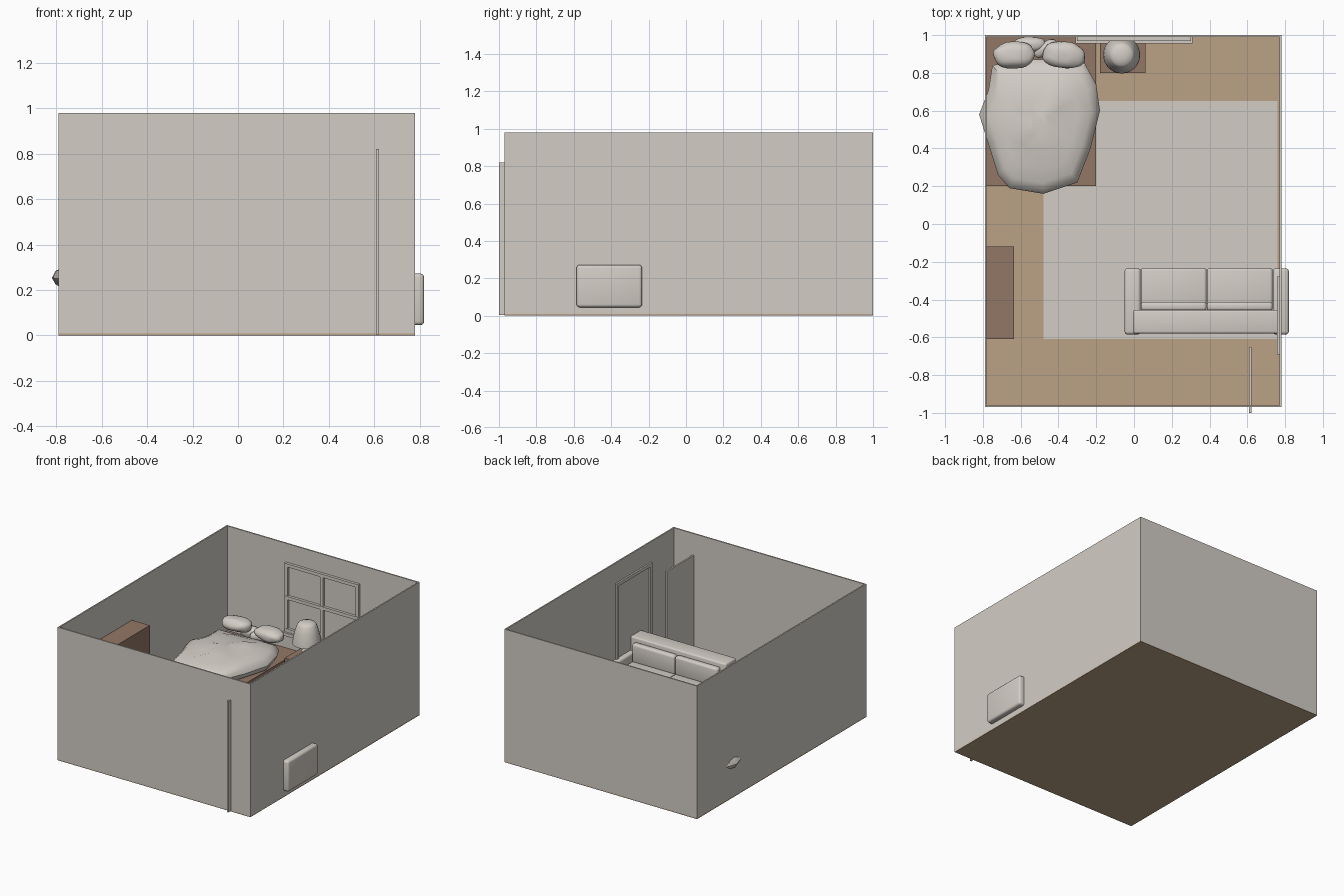
import bpy, bmesh, math
from mathutils import Vector, Matrix, noise

cube = bpy.data.objects.get("Cube")
if cube:
    bpy.data.objects.remove(cube, do_unlink=True)


def material(name, rgb):
    mat = bpy.data.materials.new(name)
    mat.use_nodes = True
    color = (*rgb, 1)
    mat.diffuse_color = color
    bsdf = next(n for n in mat.node_tree.nodes if n.type == "BSDF_PRINCIPLED")
    bsdf.inputs["Base Color"].default_value = color
    return mat


grey = material("warm grey", (0.65, 0.61, 0.56))
oak = material("oak floor", (0.5, 0.36, 0.235))
walnut = material("brown wood", (0.29, 0.185, 0.13))


def finish(name, bm, mat, smooth=False):
    bmesh.ops.recalc_face_normals(bm, faces=bm.faces)
    mesh = bpy.data.meshes.new(name)
    bm.to_mesh(mesh)
    bm.free()
    mesh.materials.append(mat)
    if smooth:
        mesh.shade_smooth()
        mesh.set_sharp_from_angle(angle=math.radians(40))
    obj = bpy.data.objects.new(name, mesh)
    bpy.context.collection.objects.link(obj)
    return obj


def box(name, x, y, z, mat=grey, bevel=0):
    """Box from (min, max) ranges, with optional rounded edges."""
    bm = bmesh.new()
    bmesh.ops.create_cube(bm, size=1)
    for v in bm.verts:
        v.co = [(r[0] + r[1]) / 2 + c * (r[1] - r[0]) for r, c in zip((x, y, z), v.co)]
    if bevel:
        bmesh.ops.bevel(bm, geom=bm.edges[:], offset=bevel, segments=3,
                        profile=0.5, affect="EDGES")
    return finish(name, bm, mat, bevel > 0)


def loft(name, outline, rings, center, mat=grey, wobble=0):
    """Skin scaled copies of an outline, each ring given as (scale, z)."""
    bm = bmesh.new()
    loops = []
    for s, z in rings:
        loop = []
        for px, py in outline:
            p = Vector((center[0] + px * s, center[1] + py * s, z))
            p.z += wobble * noise.noise(p * 9)
            loop.append(bm.verts.new(p))
        loops.append(loop)
    n = len(outline)
    for a, b in zip(loops, loops[1:]):
        for i in range(n):
            bm.faces.new((a[i], a[(i + 1) % n], b[(i + 1) % n], b[i]))
    bm.faces.new(loops[0])
    bm.faces.new(loops[-1])
    return finish(name, bm, mat, True)


def pillow(name, center, size, turn=0):
    """Squashed, slightly lumpy cushion."""
    bm = bmesh.new()
    bmesh.ops.create_icosphere(bm, subdivisions=3, radius=1)
    for v in bm.verts:
        lump = 1 + 0.1 * noise.noise(v.co * 1.7 + Vector(center) * 5)
        v.co = [math.copysign(abs(c) ** 0.85, c) * s * lump for c, s in zip(v.co, size)]
    bm.transform(Matrix.Translation(center) @ Matrix.Rotation(turn, 4, "Z"))
    return finish(name, bm, grey, True)


# Room shell
L, R, F, B, H, T = -0.79, 0.78, -0.97, 1.0, 0.98, 0.01
box("floor", (L, R), (F, B), (0, 0.008), oak)
box("left_side_wall", (L, L + T), (F, B), (0.002, H))
box("right_side_wall", (R - T, R), (F, B), (0.002, H))
box("front_wall", (L + T, R - T), (F, F + T), (0.002, H))
box("back_wall", (L + T, R - T), (B - T, B), (0.002, H))
box("rug", (-0.48, 0.76), (-0.61, 0.65), (0.008, 0.013))

# Window on the back wall
for i, x in enumerate((-0.29, 0, 0.29)):
    box(f"window_upright_{i}", (x - 0.012, x + 0.012), (0.972, 0.992), (0.34, 0.84))
for i, z in enumerate((0.35, 0.59, 0.83)):
    box(f"window_rail_{i}", (-0.302, 0.302), (0.97, 0.992), (z - 0.012, z + 0.012))
box("window_sill", (-0.31, 0.31), (0.955, 0.992), (0.315, 0.338))

# Door frame on the side wall and open door leaf
for i, y in enumerate((-0.29, -0.68)):
    box(f"door_jamb_{i}", (0.758, 0.772), (y - 0.012, y + 0.012), (0.008, 0.83))
box("door_head", (0.758, 0.772), (-0.692, -0.278), (0.806, 0.83))
box("door_leaf", (0.609, 0.621), (-1.0, -0.65), (0.004, 0.82))

# Wooden furniture
box("cabinet", (L + 0.004, -0.635), (-0.61, -0.12), (0.008, 0.71), walnut)
box("bed_base", (-0.78, -0.2), (0.2, 0.99), (0.008, 0.21), walnut)
box("nightstand", (-0.18, 0.06), (0.8, 0.99), (0.008, 0.24), walnut)

# Blanket: puffy shape tapering toward the foot of the bed
blanket_outline = [
    (0.32, 0.06), (0.3, 0.2), (0.24, 0.31), (0.1, 0.33), (-0.1, 0.33), (-0.25, 0.3),
    (-0.27, 0.17), (-0.32, 0.04), (-0.27, -0.12), (-0.22, -0.28), (-0.16, -0.35),
    (0.02, -0.38), (0.2, -0.32), (0.27, -0.14)]
loft("blanket", blanket_outline,
     [(0.8, 0.2), (0.95, 0.23), (1, 0.262), (0.95, 0.29), (0.85, 0.31),
      (0.65, 0.33), (0.4, 0.342), (0.15, 0.346)], (-0.5, 0.54), wobble=0.025)

# Pillows
pillow("left_pillow", (-0.37, 0.895, 0.33), (0.112, 0.07, 0.045), -0.1)
pillow("right_pillow", (-0.632, 0.895, 0.335), (0.112, 0.07, 0.045), 0.05)
pillow("rear_left_pillow", (-0.47, 0.93, 0.27), (0.07, 0.03, 0.045), 0.65)
pillow("rear_right_pillow", (-0.55, 0.95, 0.27), (0.09, 0.04, 0.045))

# Table lamp
circle = [(math.cos(i * math.tau / 32), math.sin(i * math.tau / 32)) for i in range(32)]
lamp = (-0.065, 0.895)
loft("lamp_base", circle,
     [(0.055, 0.24), (0.055, 0.25), (0.02, 0.262), (0.035, 0.29), (0.015, 0.33),
      (0.012, 0.37)], lamp)
loft("lamp_shade", circle,
     [(0.085, 0.345), (0.098, 0.345), (0.094, 0.38), (0.08, 0.44), (0.064, 0.485),
      (0.055, 0.495), (0.03, 0.503), (0.01, 0.505)], lamp)

# Sofa
for name, x in (("right_arm", -0.05), ("left_arm", 0.735)):
    box("sofa_" + name, (x, x + 0.085), (-0.585, -0.235), (0.045, 0.272), bevel=0.016)
box("sofa_back", (-0.005, 0.775), (-0.58, -0.455), (0.05, 0.375), bevel=0.012)
box("sofa_base", (0.03, 0.74), (-0.56, -0.24), (0.05, 0.14), bevel=0.008)
for i, x in enumerate((0.036, 0.386)):
    box(f"seat_cushion_{i}", (x, x + 0.348), (-0.46, -0.233), (0.14, 0.215), bevel=0.014)
    box(f"back_cushion_{i}", (x, x + 0.348), (-0.46, -0.412), (0.205, 0.345), bevel=0.016)
for i, x in enumerate((0.0, 0.69)):
    for j, y in enumerate((-0.55, -0.29)):
        box(f"sofa_foot_{i}{j}", (x, x + 0.04), (y, y + 0.03), (0.008, 0.055))
